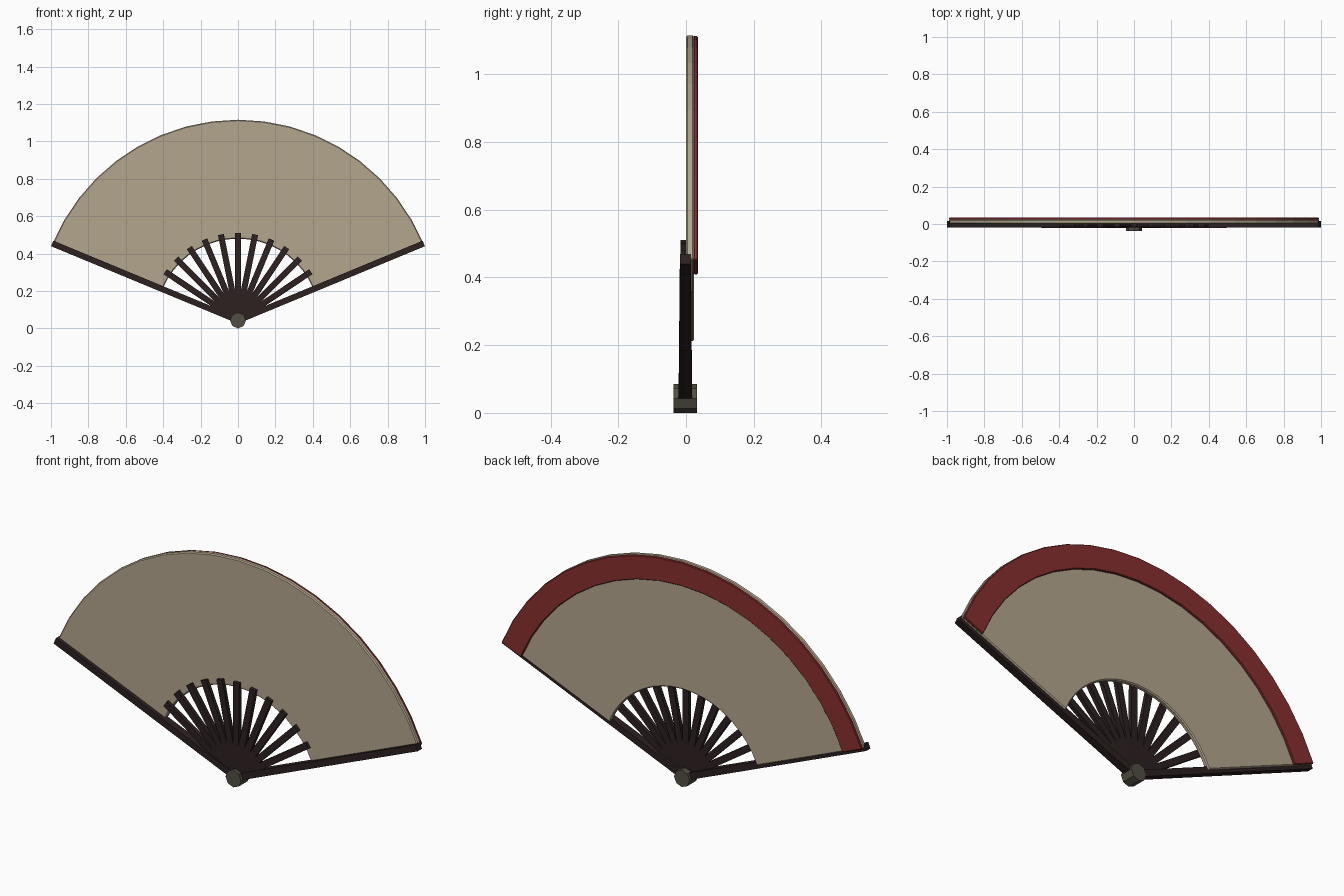
import bpy, bmesh, math
from mathutils import Matrix, Vector

if "Cube" in bpy.data.objects:
    bpy.data.objects.remove(bpy.data.objects["Cube"])

PIVOT_Z = 0.0425
START, SPAN = math.radians(22.5), math.radians(135)


def material(name, rgb):
    m = bpy.data.materials.new(name)
    m.use_nodes = True
    m.diffuse_color = (*rgb, 1)
    bsdf = m.node_tree.nodes["Principled BSDF"]
    bsdf.inputs["Base Color"].default_value = (*rgb, 1)
    bsdf.inputs["Roughness"].default_value = 0.8
    return m


paper = material("tan paper", (0.45, 0.38, 0.27))
red = material("dark red trim", (0.25, 0.028, 0.028))
wood = material("dark wood", (0.026, 0.015, 0.015))
metal = material("dull metal", (0.085, 0.077, 0.056))


def finish(name, bm, mat, bevel=0):
    bmesh.ops.recalc_face_normals(bm, faces=bm.faces)
    mesh = bpy.data.meshes.new(name)
    bm.to_mesh(mesh)
    bm.free()
    mesh.materials.append(mat)
    ob = bpy.data.objects.new(name, mesh)
    bpy.context.collection.objects.link(ob)
    if bevel:
        mod = ob.modifiers.new("Edge bevel", "BEVEL")
        mod.width, mod.segments = bevel, 1
        mod.limit_method = "ANGLE"
        mod.angle_limit = math.radians(40)
    return ob


def sector(name, inner, outer, front, back, mat, bevel):
    """Ring sector made by stepping a rectangular section around the pivot."""
    bm = bmesh.new()
    steps = 18
    section = [(inner, front), (outer, front), (outer, back), (inner, back)]
    rings = []
    for i in range(steps + 1):
        a = START + SPAN * i / steps
        rings.append([bm.verts.new((r * math.cos(a), y, PIVOT_Z + r * math.sin(a)))
                      for r, y in section])
    for a, b in zip(rings, rings[1:]):
        for k in range(4):
            n = (k + 1) % 4
            bm.faces.new((a[k], a[n], b[n], b[k]))
    bm.faces.new(rings[0])
    bm.faces.new(rings[-1])
    return finish(name, bm, mat, bevel)


def stick(name, angle, length, width, front, back, taper):
    """Flat stick from the pivot outwards, a little thinner at its tip."""
    bm = bmesh.new()
    bmesh.ops.create_cube(bm, size=1)
    turn = Matrix.Rotation(-angle, 4, "Y")
    for v in bm.verts:
        tip = v.co.x > 0
        y = front if v.co.y < 0 else back
        p = Vector((length if tip else 0, y * (taper if tip else 1), v.co.z * width))
        v.co = turn @ p + Vector((0, 0, PIVOT_Z))
    return finish(name, bm, wood)


# Leaf and the trim band on its back
sector("paper_leaf", 0.437, 1.073, 0.0, 0.024, paper, 0.005)
sector("back_trim", 0.955, 1.071, 0.022, 0.035, red, 0.003)

# Eleven short ribs between two long guards
gaps = 12
for i in range(1, gaps):
    stick(f"rib_{i}", START + SPAN * i / gaps, 0.468, 0.032, -0.018, 0.004, 0.9)
for side, angle in (("left", START), ("right", START + SPAN)):
    stick(f"{side}_guard", angle, 1.075, 0.032, -0.022, 0.018, 0.82)

# Pivot pin through the sticks
bm = bmesh.new()
bmesh.ops.create_cone(bm, cap_ends=True, segments=8, radius1=PIVOT_Z,
                      radius2=PIVOT_Z, depth=0.07)
bmesh.ops.transform(bm, verts=bm.verts, matrix=Matrix.Translation((0, -0.002, PIVOT_Z))
                    @ Matrix.Rotation(math.pi / 2, 4, "X"))
finish("pivot_pin", bm, metal)
